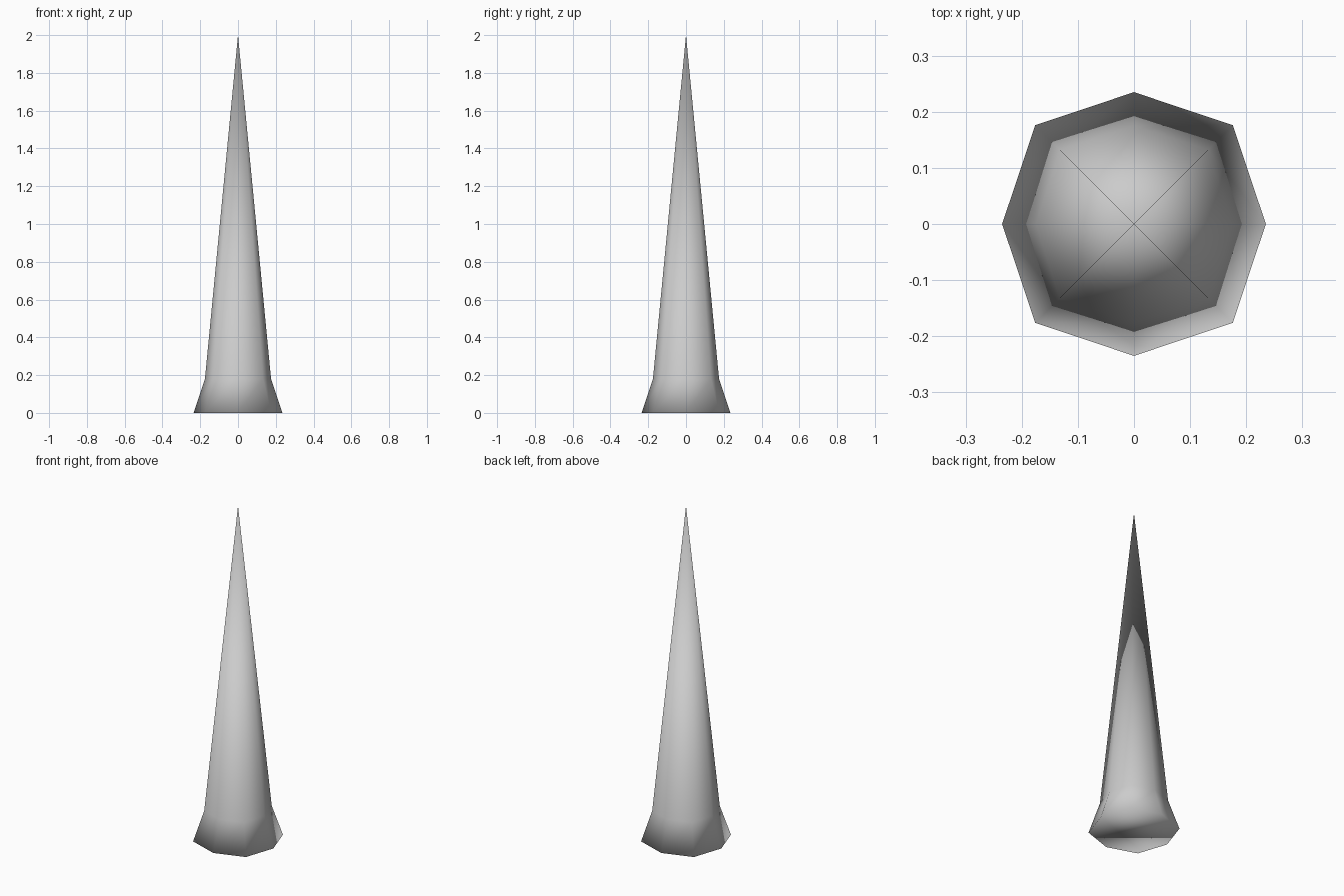
import bpy, bmesh
from math import cos, sin, pi

if "Cube" in bpy.data.objects:
    bpy.data.objects.remove(bpy.data.objects["Cube"])

# Rings from the ground up: (height, radius on the axes, radius on the diagonals)
RINGS = [(0.0, 0.235, 0.249), (0.18, 0.175, 0.187)]
TIP = 2.0
SIDES = 8

bm = bmesh.new()
rings = []
for z, axis_r, diag_r in RINGS:
    ring = []
    for i in range(SIDES):
        r = diag_r if i % 2 else axis_r
        a = 2 * pi * i / SIDES
        ring.append(bm.verts.new((r * cos(a), r * sin(a), z)))
    rings.append(ring)
tip = bm.verts.new((0, 0, TIP))

# Flat underside, flared foot and long tapering shaft
bm.faces.new(rings[0][::-1])
low, high = rings
for i in range(SIDES):
    j = (i + 1) % SIDES
    bm.faces.new((low[i], low[j], high[j], high[i]))
    bm.faces.new((high[i], high[j], tip))

# Smooth shading throughout
for f in bm.faces:
    f.smooth = True
bm.normal_update()

mesh = bpy.data.meshes.new("spike")
bm.to_mesh(mesh)
bm.free()
spike = bpy.data.objects.new("spike", mesh)
bpy.context.collection.objects.link(spike)
